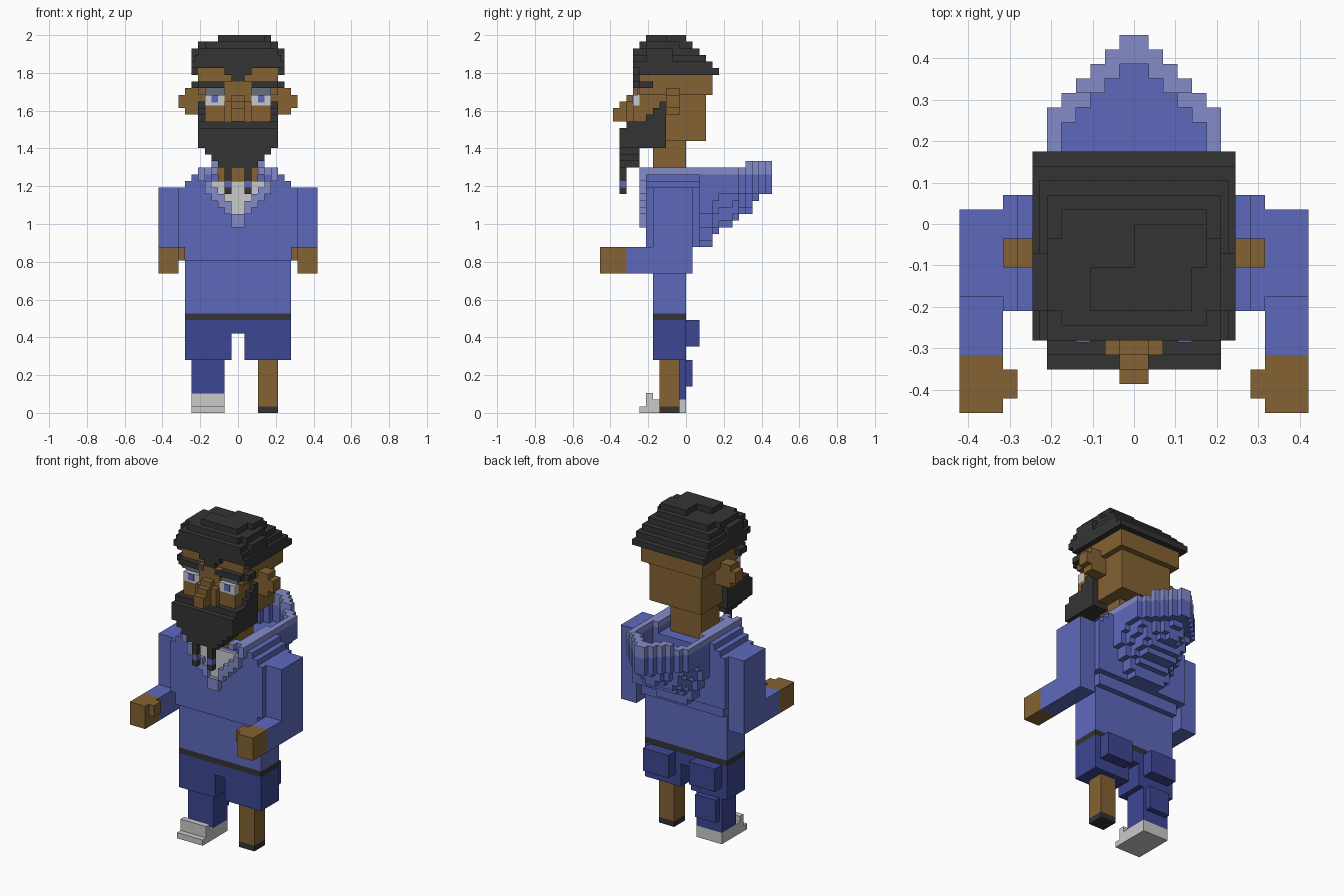
import bpy, bmesh, random
from mathutils import Vector

if "Cube" in bpy.data.objects:
    bpy.data.objects.remove(bpy.data.objects["Cube"])

U = 2 / 57  # one block; all numbers below are in blocks


def lin(c):
    c /= 255
    return c / 12.92 if c <= 0.04045 else ((c + 0.055) / 1.055) ** 2.4


def mat(name, r, g, b):
    m = bpy.data.materials.new(name)
    m.diffuse_color = (lin(r), lin(g), lin(b), 1)
    m.use_nodes = True
    m.node_tree.nodes["Principled BSDF"].inputs["Base Color"].default_value = m.diffuse_color
    return m


SKIN = mat("brown skin", 132, 98, 51)
DARK = mat("charcoal", 52, 52, 52)
BLUE = mat("hoodie blue", 94, 105, 188)
LIGHT = mat("light blue trim", 131, 139, 200)
NAVY = mat("navy", 61, 70, 146)
WHITE = mat("off white", 202, 202, 202)
GREY = mat("grey", 106, 112, 122)


def mirror(boxes):
    return boxes + [(-b[1], -b[0]) + tuple(b[2:]) for b in boxes]


def part(name, material, boxes):
    """Boxes are (x0, x1, y0, y1, z0, z1) in blocks."""
    bm = bmesh.new()
    for x0, x1, y0, y1, z0, z1 in boxes:
        vs = bmesh.ops.create_cube(bm, size=1)["verts"]
        c = Vector((x0 + x1, y0 + y1, z0 + z1)) / 2
        s = Vector((x1 - x0, y1 - y0, z1 - z0))
        for v in vs:
            v.co = (c + v.co * s) * U
    me = bpy.data.meshes.new(name)
    bm.to_mesh(me)
    bm.free()
    me.materials.append(material)
    ob = bpy.data.objects.new(name, me)
    bpy.context.collection.objects.link(ob)
    return ob


# Legs
part("peg_leg", SKIN, [(3, 6, -4, -1, 1, 8)])
part("peg_tip", DARK, [(3, 6, -4, -1, 0, 1)])
part("trouser_leg", NAVY, [(-7, -2, -4, 0, 2, 8), (-6.5, -2.5, 0, 1, 4, 8)])
part("shoe", WHITE, [(-7, -2, -7, 0, 0, 1), (-7, -2, -6, 0, 1, 2),
                     (-7, -2, -6, -4, 2, 2.02), (-7, -2, -6, -5, 2, 3)])

# Shorts, back pockets, belt
part("shorts", NAVY, [(-8, 8, -5, 0, 12, 14)] + mirror([(1, 8, -5, 0, 8, 12)]))
part("back_pockets", NAVY, mirror([(2, 7, 0, 2, 10, 14)]))
part("belt", DARK, [(-8, 8, -5, 0, 14, 15)])

# Torso and shoulders
part("torso", BLUE, [(-8, 8, -5, 0, 15, 23), (-8, 8, -6, 1, 23, 25),
                     (-9, 9, -6, 2, 25, 34), (-8, 8, -6, 2, 34, 35)]
     + mirror([(4, 7, -6, 2, 35, 36)]))

# Arms and hands
part("sleeves", BLUE, mirror([(9, 12, -5, 1, 21, 34), (9, 12, -9, -5, 21, 25)]))
part("hands", SKIN, mirror([(9, 12, -13, -9, 21, 25), (8, 9, -12, -10, 23, 25)]))

# V-neck trim and shirt
trim_z = [28, 30, 31, 32, 33, 35]
part("collar_trim", LIGHT, mirror(
    [(k, k + 1, -7, -6, z, z + 2) for k, z in enumerate(trim_z)]
    + [(4, 6, -6, 2, 36, 37), (3, 4, -7, -5, 36, 37)]))
part("shirt", WHITE, mirror(
    [(k, k + 1, -6.2, -5.9, z + 2, 35.02) for k, z in enumerate(trim_z[:5])]))

# Hood: rows going backwards, (y, half width, underside)
rows = [(2, 6, 25), (3, 6, 25), (4, 6, 27), (5, 6, 28), (6, 6, 28), (7, 6, 29),
        (8, 5, 30), (9, 4, 30), (10, 3, 31), (11, 2, 32), (12, 1, 33)]
bag, rim = [], []
for y, w, zb in rows:
    # rounded underside
    for cut, up in ((0, 5), (1, 3), (2, 1), (3, 0)):
        h = w - cut
        if h > 0 and zb + up < 33:
            bag.append((-h, h, y, y + 1, zb + up, 33))
    top = 38 if y >= 9 else 37
    if y >= 11:
        bag.append((-w, w, y, y + 1, 33, 36))
        rim.append((-w, w, y, y + 1, 36, top))
    else:
        t = 1 if y < 7 else 2
        bag += mirror([(w - t, w, y, y + 1, 33, 36)])
        rim += mirror([(w - t, w, y, y + 1, 36, top)])
part("hood", BLUE, bag)
part("hood_rim", LIGHT, rim)

# Head, neck, ears, nose, cheeks
part("neck", SKIN, [(-3, 3, -5, 0, 34, 42)])
part("head", SKIN, [(-5, 5, -7, 3, 41, 48), (-6, 6, -7, 4, 48, 52)])
part("ears", SKIN, mirror([(5, 8, -3, -1, 45, 49), (8, 9, -3, -1, 46, 48)]))
part("nose", SKIN, [(-2, 2, -8, -7, 44, 50), (-2, 2, -9, -8, 44, 47),
                    (-1, 1, -9, -8, 47, 48), (-1, 1, -10, -9, 44, 47),
                    (-1, 1, -11, -10, 44, 46)])
part("cheeks", SKIN, mirror([(2, 5, -8, -7, 44, 46.4)]))

# Eyes and brows
part("eyes", WHITE, mirror([(2, 5, -8, -6.5, 46.4, 48)]))
part("irises", BLUE, mirror([(3, 4, -8.15, -8, 46.8, 48)]))
part("eyelids", GREY, mirror([(2, 5, -7.3, -6.5, 48, 49)]))
part("eyebrows", DARK, mirror([(1, 6, -8, -6.5, 49, 50), (6, 7, -7, -5, 49, 50)]))

# Beard with two banded braids
part("beard", DARK, [(-6, 6, -10, -3, 40, 43), (-6, 6, -9, -3, 43, 44),
                     (-5, 5, -10, -7, 39, 40), (-4, 4, -10, -7, 38, 39),
                     (-3, 3, -10, -7, 37, 38)]
     + mirror([(5, 6, y, -3, z, z + 1)
               for y, z in ((-6, 44), (-5, 45), (-4, 46))]))
part("braids", DARK, mirror([(1, 2, -10, -9, 33, 34), (1, 2, -10, -9, 35, 37)]))
part("braid_bands", BLUE, mirror([(1, 2, -10, -9, 34, 35)]))

# Hair: stepped layers, widow's peak and seeded tufts
hair = [(-7, 7, -6, 5, 51, 52), (-7, 7, -8, 4, 52, 53), (-6.5, 6.5, -8, 3, 53, 54),
        (-6, 6, -8, 2, 54, 55), (-5, 5, -7, 1, 55, 56), (-3, 4, -6, -3, 56, 57),
        (0, 5, -3, 0, 56, 57), (-2, 2, -8, -7, 51, 52), (-1, 1, -8, -7, 50, 51)]
hair += mirror([(6, 7, -7, -6, 51, 52), (6, 7, -6, -2, 53, 55), (5, 6, -6, -1, 55, 56)])
random.seed(4)
for i in range(8):
    x, y = random.randint(-6, 4), random.randint(-7, -1)
    hair.append((x, x + 2, y, y + 1, 55, 56))
part("hair", DARK, hair)
